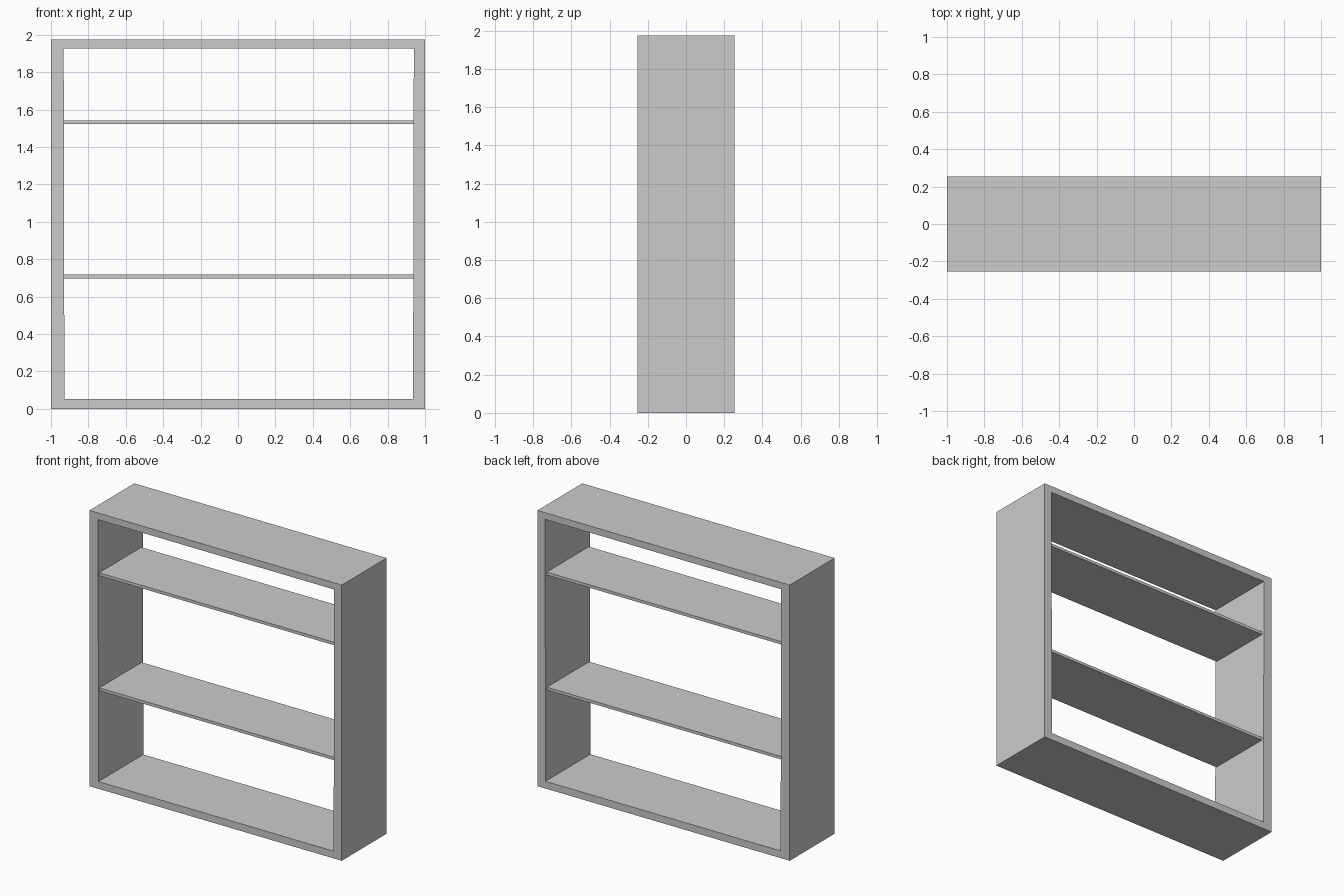
import bpy, bmesh

if "Cube" in bpy.data.objects:
    bpy.data.objects.remove(bpy.data.objects["Cube"])

DEPTH = 0.254  # half depth of the frame


def add_object(name, bm):
    bmesh.ops.recalc_face_normals(bm, faces=bm.faces)
    mesh = bpy.data.meshes.new(name)
    bm.to_mesh(mesh)
    bm.free()
    obj = bpy.data.objects.new(name, mesh)
    bpy.context.collection.objects.link(obj)


def ring_frame(name, outer, inner, y0, y1):
    """Closed rectangular frame between two XZ outlines."""
    bm = bmesh.new()
    loops = [[bm.verts.new((x, y, z)) for x, z in pts]
             for pts, y in ((outer, y0), (outer, y1), (inner, y1), (inner, y0))]
    for a, b in zip(loops, loops[1:] + loops[:1]):
        for i in range(4):
            j = (i + 1) % 4
            bm.faces.new((a[i], a[j], b[j], b[i]))
    add_object(name, bm)


def box(name, x, y, z):
    """Box from (min, max) ranges."""
    bm = bmesh.new()
    bmesh.ops.create_cube(bm, size=1)
    for v in bm.verts:
        v.co = [r[0] if c < 0 else r[1] for c, r in zip(v.co, (x, y, z))]
    add_object(name, bm)


# Outer case: top, bottom and two sides in one ring, opening slightly wider at the top
ring_frame("case_frame",
           [(-1, 0), (1, 0), (1, 1.976), (-1, 1.976)],
           [(-0.928, 0.052), (0.936, 0.052), (0.94, 1.928), (-0.932, 1.928)],
           -DEPTH, DEPTH)

# Two thin shelves, set back a little from the case edges
for name, z in (("lower_shelf", 0.698), ("upper_shelf", 1.522)):
    box(name, (-0.933, 0.94), (-0.242, 0.236), (z, z + 0.021))
